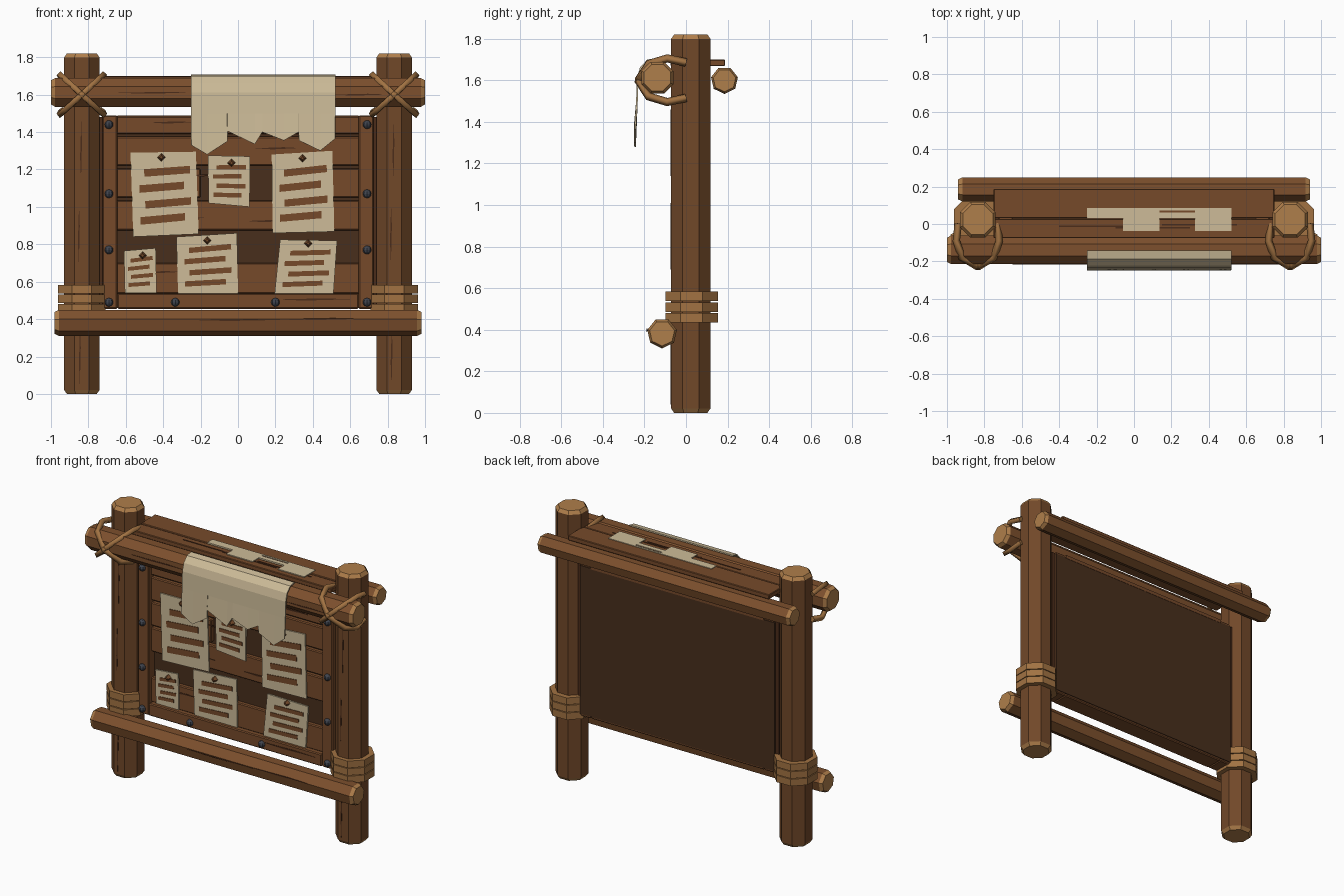
import bpy, bmesh, math, random
from mathutils import Vector, Matrix

if "Cube" in bpy.data.objects:
    bpy.data.objects.remove(bpy.data.objects["Cube"])

random.seed(4)


def mat(name, r, g, b):
    m = bpy.data.materials.new(name)
    m.diffuse_color = (r, g, b, 1)
    m.use_nodes = True
    m.node_tree.nodes["Principled BSDF"].inputs["Base Color"].default_value = m.diffuse_color
    return m


POST = mat("post wood", .165, .065, .022)
LOG = mat("log wood", .205, .08, .026)
PLANK = mat("plank wood", .18, .068, .023)
DARK = mat("dark backing", .066, .028, .012)
GRAIN = mat("wood grain", .07, .025, .01)
CUT = mat("cut wood", .43, .21, .07)
ROPE = mat("rope", .36, .17, .055)
PAPER = mat("parchment", .61, .50, .315)
IRON = mat("iron", .05, .057, .075)


def finish(bm, name, *mats):
    bmesh.ops.recalc_face_normals(bm, faces=bm.faces)
    me = bpy.data.meshes.new(name)
    bm.to_mesh(me)
    bm.free()
    ob = bpy.data.objects.new(name, me)
    for m in mats:
        me.materials.append(m)
    bpy.context.collection.objects.link(ob)
    return ob


def box(name, x0, x1, y0, y1, z0, z1, m, bevel=0):
    bm = bmesh.new()
    bmesh.ops.create_cube(bm, size=1)
    for v in bm.verts:
        v.co = Vector(((x0 + x1) / 2 + v.co.x * (x1 - x0),
                       (y0 + y1) / 2 + v.co.y * (y1 - y0),
                       (z0 + z1) / 2 + v.co.z * (z1 - z0)))
    if bevel:
        bmesh.ops.bevel(bm, geom=bm.edges[:], offset=bevel, segments=1, affect='EDGES')
    return finish(bm, name, m)


def plate(name, pts, y0, y1, m):
    """Flat polygon of (x, z) points extruded from y0 to y1."""
    bm = bmesh.new()
    f = bm.faces.new([bm.verts.new((x, y0, z)) for x, z in pts])
    out = bmesh.ops.extrude_face_region(bm, geom=[f])
    for v in out['geom']:
        if isinstance(v, bmesh.types.BMVert):
            v.co.y = y1
    return finish(bm, name, m)


def timber(name, length, r, sides, m, loc, along_x=False, phase=0.0):
    """Faceted log with chamfered, pale cut ends."""
    bm = bmesh.new()
    rings = []
    for t, k in ((0, .84), (.022, 1), (length - .022, 1), (length, .84)):
        rings.append([bm.verts.new((r * k * math.cos(phase + math.tau * i / sides),
                                    r * k * math.sin(phase + math.tau * i / sides),
                                    t - length / 2)) for i in range(sides)])
    for j in range(3):
        for i in range(sides):
            n = (i + 1) % sides
            f = bm.faces.new((rings[j][i], rings[j][n], rings[j + 1][n], rings[j + 1][i]))
            f.material_index = 0 if j == 1 else 1
    for ring in (rings[0], rings[3]):
        bm.faces.new(ring).material_index = 1
    if along_x:
        bm.transform(Matrix.Rotation(math.pi / 2, 4, 'Y'))
    bm.transform(Matrix.Translation(loc))
    return finish(bm, name, m, CUT)


def grain(name, x, z, length, w, y, vertical=False):
    """Thin dark sliver on a front face."""
    pts = [(-length / 2, 0), (-length * .1, -w), (length / 2, w * .2), (length * .15, w)]
    pts = [(x + b, z + a) if vertical else (x + a, z + b) for a, b in pts]
    plate(name, pts, y, y - .003, GRAIN)


# Posts and cross logs
for s, side in ((-1, "left"), (1, "right")):
    px = s * .835
    timber(f"{side}_post", 1.82, .103, 8, POST, (px, .023, .91), phase=math.pi / 8)
    for gz in (.2, .85, 1.3):
        grain(f"{side}_post_grain", px + random.uniform(-.02, .02), gz, .32, .005, -.071, True)
    # Stacked rope bands near the foot
    for i in range(3):
        bm = bmesh.new()
        bmesh.ops.create_cone(bm, cap_ends=True, segments=8, radius1=.137, radius2=.137, depth=.046,
                              matrix=Matrix.Translation((px, .027, .458 + i * .051))
                              @ Matrix.Rotation(math.pi / 8, 4, 'Z'))
        finish(bm, f"{side}_rope_band", ROPE)
    # Crossed lashing around the top log
    half = [(-.105, .0, .085), (-.115, -.09, .105), (-.085, -.18, .078), (0, -.232, 0)]
    path = half + [(-x, y, -z) for x, y, z in half[-2::-1]]
    for d in (-1, 1):
        cu = bpy.data.curves.new(f"{side}_lashing", 'CURVE')
        cu.dimensions = '3D'
        cu.bevel_depth = .02
        cu.bevel_resolution = 0
        cu.use_fill_caps = True
        sp = cu.splines.new('POLY')
        sp.points.add(len(path) - 1)
        for p, (x, y, z) in zip(sp.points, path):
            p.co = (px + d * x, y, 1.6 + z, 1)
        cu.materials.append(ROPE)
        bpy.context.collection.objects.link(bpy.data.objects.new(f"{side}_lashing", cu))

timber("top_front_log", 2.0, .083, 8, LOG, (0, -.138, 1.612), True, math.pi / 8)
timber("top_back_log", 1.88, .066, 7, LOG, (0, .185, 1.6), True)
timber("bottom_log", 1.96, .073, 7, LOG, (0, -.115, .383), True)
for x, z, y, l in ((-.45, 1.61, -.214, .4), (.65, 1.6, -.214, .3), (0, .395, -.187, .5),
                   (.45, .40, -.186, .4)):
    grain("log_grain", x, z, l, .005, y)

# Roof planks
box("roof_plank_front", -.75, .75, -.075, .028, 1.668, 1.698, PLANK, .004)
box("roof_plank_back", -.75, .75, .032, .188, 1.668, 1.70, PLANK, .004)
for x, y in ((-.2, -.012), (.1, -.02), (.35, -.005)):
    box("roof_grain", x - .2, x + .2, y - .004, y + .004, 1.69, 1.701, GRAIN)

# Backing board and horizontal planks
box("backing_board", -.725, .725, .03, .095, .47, 1.47, DARK)
rows = [(.535, .70), (.875, 1.035), (1.05, 1.205), (1.22, 1.375), (1.39, 1.485)]
for z0, z1 in rows:
    spans = [(-.66, -.2), (.2, .66)] if z0 == 1.05 else [(-.66, .66)]
    for x0, x1 in spans:
        box("wall_plank", x0, x1, .0, .035, z0, z1, PLANK, .006)
    for k in range(2):
        grain("wall_plank_grain", random.uniform(.1, .45) * (2 * k - 1),
              random.uniform(z0 + .04, z1 - .03), .24, .006, .0)

# Frame strips and rivets
for s in (-1, 1):
    box("side_strip", min(s * .645, s * .725), max(s * .645, s * .725), -.03, .09, .455, 1.488, PLANK, .006)
    box("side_gap", min(s * .725, s * .75), max(s * .725, s * .75), .0, .08, .46, 1.48, GRAIN)
box("bottom_strip", -.645, .645, -.032, .09, .455, .537, PLANK, .006)
box("top_back_strip", -.645, .645, .036, .097, 1.465, 1.488, PLANK)
grain("strip_grain", .4, .505, .4, .006, -.032)
rivets = [(s * .69, z) for s in (-1, 1) for z in (1.44, 1.07, .77, .49)] + [(-.335, .49), (.2, .49)]
for x, z in rivets:
    bm = bmesh.new()
    bmesh.ops.create_uvsphere(bm, u_segments=8, v_segments=6, radius=.023,
                              matrix=Matrix.Translation((x, -.032, z)))
    finish(bm, "rivet", IRON)

# Pinned notices: four corners, then pin position
notices = [
    ((-.575, 1.29), (-.225, 1.295), (-.21, .855), (-.56, .84), (-.41, 1.265)),
    ((-.16, 1.275), (.065, 1.27), (.062, 1.0), (-.158, 1.02), (-.035, 1.235)),
    ((.18, 1.28), (.505, 1.3), (.515, .868), (.185, .86), (.345, 1.26)),
    ((-.61, .765), (-.44, .78), (-.435, .54), (-.605, .54), (-.51, .74)),
    ((-.33, .84), (-.005, .86), (.0, .53), (-.32, .53), (-.165, .82)),
    ((.225, .825), (.53, .82), (.51, .53), (.195, .53), (.375, .805)),
]
for n, (a, b, c, d, pin) in enumerate(notices):
    y = -.008 - .002 * (n % 2)
    plate("notice", [a, b, c, d], .002, y, PAPER)
    A, B, C, D = map(Vector, (a, b, c, d))

    def at(u, v):
        return A.lerp(B, u).lerp(D.lerp(C, u), v)
    # Abstract painted strokes
    for k in range(4):
        v = .2 + k * .19
        u0, u1 = (.12, .8) if k % 2 else (.2, .9)
        plate("painted_stroke", [at(u0, v), at(u1, v - .03), at(u1, v + .06), at(u0, v + .09)],
              y, y - .004, PLANK)
    r = .022
    bm = bmesh.new()
    bmesh.ops.create_cone(bm, cap_ends=True, segments=4, radius1=r, radius2=r * .4, depth=.025,
                          matrix=Matrix.Translation((pin[0], y - .012, pin[1]))
                          @ Matrix.Rotation(math.pi / 2, 4, 'X'))
    finish(bm, "notice_pin", POST)

# Torn cloth draped over the front log
hem = [(-.25, 1.33), (-.165, 1.28), (-.057, 1.35), (-.055, 1.405), (.09, 1.335), (.13, 1.40),
       (.245, 1.355), (.323, 1.40), (.326, 1.355), (.44, 1.30), (.52, 1.365)]
fold = [(-.142, 1.703), (-.185, 1.695), (-.218, 1.66), (-.232, 1.61), (-.236, 1.5)]
bm = bmesh.new()
cols = [[bm.verts.new((x, y, z)) for y, z in fold + [(-.245, h)]] for x, h in hem]
for p, q in zip(cols, cols[1:]):
    for j in range(len(fold)):
        bm.faces.new((p[j], q[j], q[j + 1], p[j + 1]))
cloth = finish(bm, "draped_cloth", PAPER)
sol = cloth.modifiers.new("thickness", 'SOLIDIFY')
sol.thickness = .008
sol.offset = 0

# Cloth remnants lying on the roof
for x0, x1, y0, y1 in ((-.25, -.06, .03, .085), (-.06, .135, -.038, .085),
                       (.135, .325, .03, .062), (.135, .325, .072, .085), (.325, .52, -.038, .085)):
    box("roof_cloth", x0, x1, y0, y1, 1.695, 1.704, PAPER)
